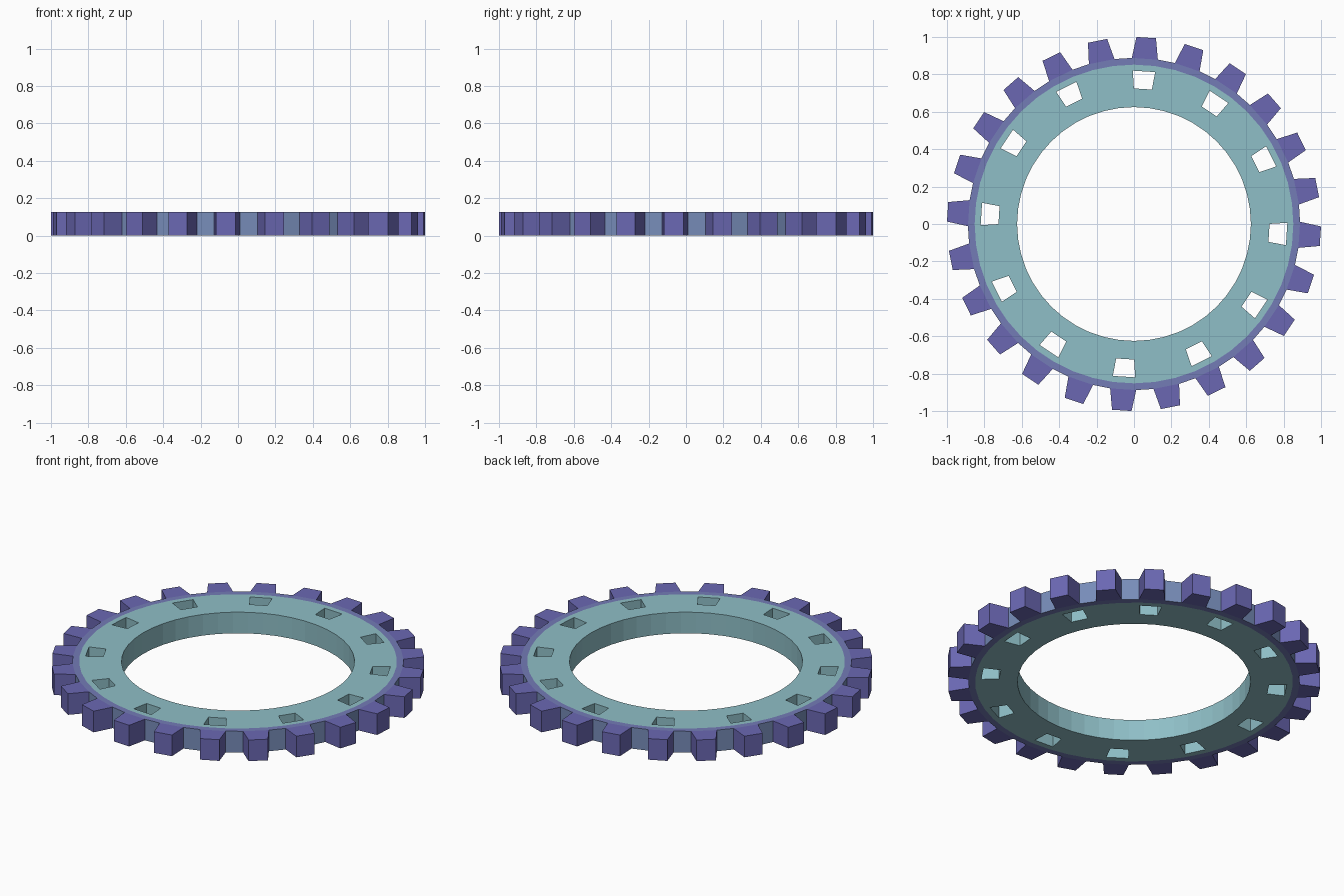
import bpy, bmesh, math

if "Cube" in bpy.data.objects:
    bpy.data.objects.remove(bpy.data.objects["Cube"])

TEETH, HEIGHT = 24, 0.125
CENTER = -3.75                      # angle of the first tooth, degrees
# (radius, half angle of the tooth-side cell) for each ring of vertices
RINGS = [(0.625, 3.75), (0.725, 3.8), (0.82, 4.2), (0.852, 3.75), (0.888, 4.5), (1.0, 3.0)]
COLS = TEETH * 2                    # even columns = tooth, odd = gap


def material(name, rgb):
    m = bpy.data.materials.new(name)
    m.diffuse_color = (*rgb, 1)
    m.use_nodes = True
    m.node_tree.nodes["Principled BSDF"].inputs["Base Color"].default_value = m.diffuse_color
    return m


TEAL = material("pale teal", (0.275, 0.52, 0.57))
BAND = material("soft violet blue", (0.175, 0.20, 0.47))
ROOT = material("slate blue", (0.185, 0.265, 0.485))
TOOTH = material("purple", (0.145, 0.137, 0.45))


def solid(i, j):
    """Is there material in ring i, column j?"""
    if i < 0 or i > 4:
        return False
    if i == 4:
        return j % 2 == 0           # teeth
    if i == 1:
        return j % 4 != 0           # windows behind every second tooth
    return True


def point(i, j, z):
    r, half = RINGS[i]
    a = CENTER + (j // 2) * 360 / TEETH + (half if j % 2 else -half)
    a = math.radians(a)
    return (r * math.cos(a), r * math.sin(a), z)


def ring_part(name, rings, mats):
    """Build all solid cells of the rings, with walls only where exposed."""
    bm = bmesh.new()
    cache = {}

    def vert(i, j, z):
        key = (i, j % COLS, z)
        if key not in cache:
            cache[key] = bm.verts.new(point(*key))
        return cache[key]

    def quad(keys, mat=0):
        bm.faces.new([vert(*k) for k in keys]).material_index = mat

    H = HEIGHT
    for i in rings:
        for j in range(COLS):
            if not solid(i, j):
                continue
            k = j + 1
            quad([(i, j, H), (i+1, j, H), (i+1, k, H), (i, k, H)])
            quad([(i, k, 0), (i+1, k, 0), (i+1, j, 0), (i, j, 0)])
            if not solid(i-1, j):
                quad([(i, k, 0), (i, j, 0), (i, j, H), (i, k, H)])
            if not solid(i+1, j):
                quad([(i+1, j, 0), (i+1, k, 0), (i+1, k, H), (i+1, j, H)], len(mats) - 1)
            if not solid(i, j-1):
                quad([(i, j, 0), (i+1, j, 0), (i+1, j, H), (i, j, H)])
            if not solid(i, k):
                quad([(i+1, k, 0), (i, k, 0), (i, k, H), (i+1, k, H)])
    me = bpy.data.meshes.new(name)
    bm.to_mesh(me)
    bm.free()
    for m in mats:
        me.materials.append(m)
    bpy.context.collection.objects.link(bpy.data.objects.new(name, me))


# flat ring with windows, rim band with tooth gaps, and the teeth
ring_part("ring_body", [0, 1, 2], [TEAL])
ring_part("rim_band", [3], [BAND, ROOT])
ring_part("teeth", [4], [TOOTH])
